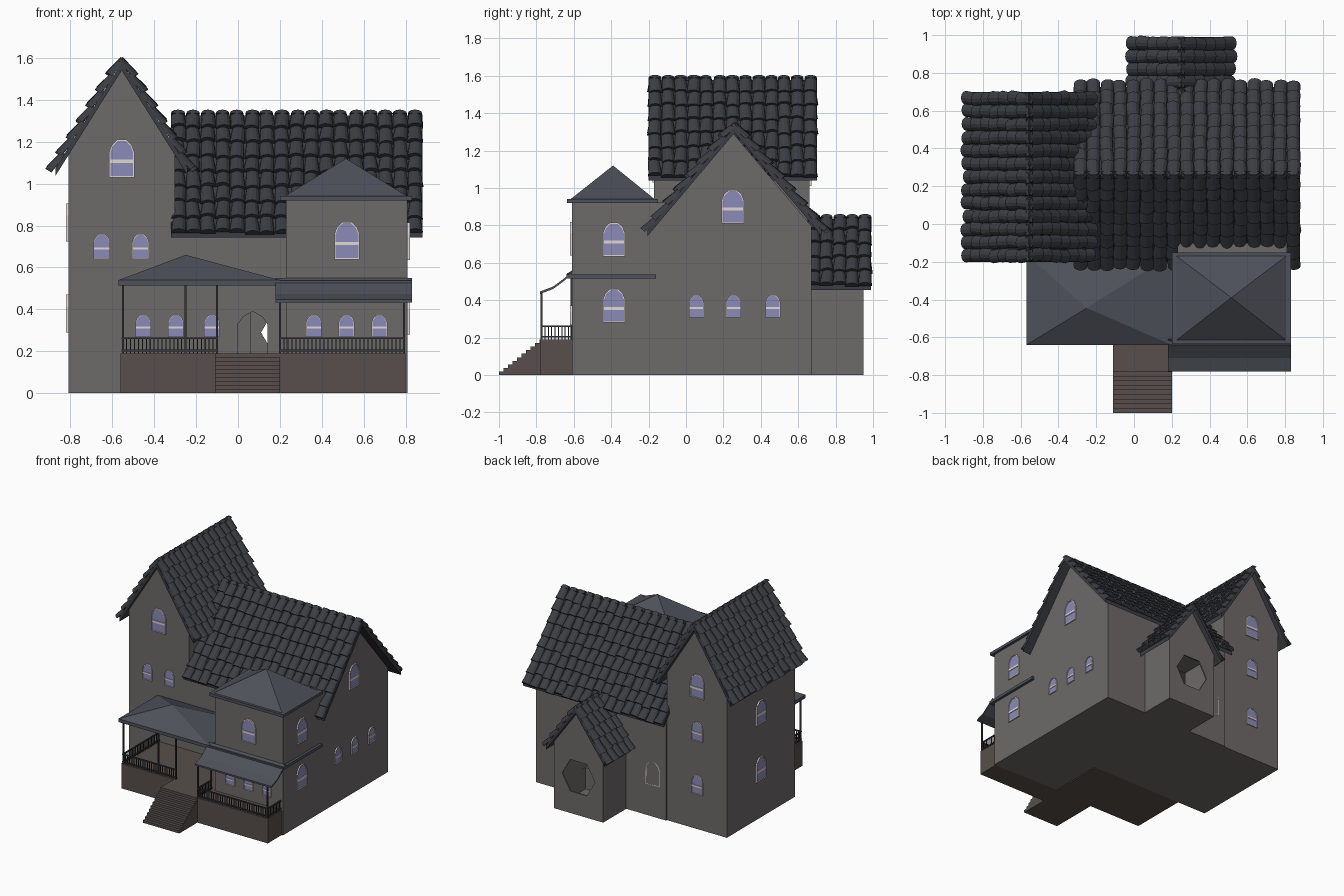
import bpy, bmesh, math, random
from mathutils import Vector

if "Cube" in bpy.data.objects:
    bpy.data.objects.remove(bpy.data.objects["Cube"])

random.seed(4)


def material(name, r, g, b):
    m = bpy.data.materials.new(name)
    m.diffuse_color = (r, g, b, 1)
    m.use_nodes = True
    m.node_tree.nodes["Principled BSDF"].inputs["Base Color"].default_value = m.diffuse_color
    return m


WALL = material("wall", .155, .145, .14)
TILE = material("tile", .045, .048, .056)
SLATE = material("slate", .075, .082, .10)
WOOD = material("wood", .095, .078, .072)
IRON = material("iron", .04, .04, .045)
GLASS = material("glass", .26, .26, .48)
TRIM = material("trim", .75, .68, .66)


def finish(name, bm, mat):
    bmesh.ops.recalc_face_normals(bm, faces=bm.faces)
    me = bpy.data.meshes.new(name)
    bm.to_mesh(me)
    bm.free()
    me.materials.append(mat)
    ob = bpy.data.objects.new(name, me)
    bpy.context.collection.objects.link(ob)
    return ob


def add_loft(bm, rings, caps=True, closed=False):
    """Skin equal-length rings of points."""
    rows = [[bm.verts.new(p) for p in r] for r in rings]
    n = len(rows[0])
    pairs = list(zip(rows, rows[1:])) + ([(rows[-1], rows[0])] if closed else [])
    for a, b in pairs:
        for i in range(n):
            bm.faces.new((a[i], a[(i + 1) % n], b[(i + 1) % n], b[i]))
    if caps:
        bm.faces.new(rows[0])
        bm.faces.new(rows[-1])


def add_box(bm, x0, x1, y0, y1, z0, z1):
    add_loft(bm, [[(x0, y0, z), (x1, y0, z), (x1, y1, z), (x0, y1, z)] for z in (z0, z1)])


def box(name, mat, *dims):
    bm = bmesh.new()
    add_box(bm, *dims)
    return finish(name, bm, mat)


def at(axis, u, a, z):
    return Vector((u, a, z)) if axis == 'y' else Vector((a, u, z))


def prism(name, mat, profile, axis, a0, a1):
    bm = bmesh.new()
    add_loft(bm, [[at(axis, u, a, z) for u, z in profile] for a in (a0, a1)])
    return finish(name, bm, mat)


def gable_wall(name, axis, c, half, apex, slope, a0, a1):
    e = apex - slope * half
    return prism(name, WALL, [(c - half, 0), (c + half, 0), (c + half, e), (c, apex), (c - half, e)], axis, a0, a1)


def tiled_roof(name, axis, c, half, apex, slope, a0, a1):
    """Chevron slab covered by overlapping barrel tiles."""
    e, t = apex - slope * half, .02 * math.hypot(1, slope)
    prism(name + "_deck", TILE, [(c - half, e), (c, apex), (c + half, e),
                                 (c + half, e + t), (c, apex + t), (c - half, e + t)], axis, a0, a1)
    bm = bmesh.new()
    cols = round((a1 - a0) / .07)
    pitch = (a1 - a0) / cols
    run = half * math.hypot(1, slope) + .03
    rows = round(run / .095)
    step = run / rows
    along = at(axis, 0, 1, 0)
    for s in (-1, 1):
        down = at(axis, s, 0, -slope).normalized()
        up = at(axis, s * slope, 0, 1).normalized()
        ridge = at(axis, c, 0, apex + t)
        for i in range(cols):
            for j in range(rows):
                mid = a0 + pitch * (i + .5) + random.uniform(-.003, .003)
                skew = random.uniform(-.005, .005)
                d0 = -.02 + j * step
                d1 = d0 + step * 1.1 + random.uniform(-.008, .012)
                rings = []
                for d, r, lift, off in ((d0, .031, -.008, -skew), (d1, .037, .004 + random.uniform(0, .005), skew)):
                    rings.append([ridge + down * d + along * (mid + off + r * math.cos(k * math.pi / 6))
                                  + up * (lift + .85 * r * math.sin(k * math.pi / 6)) for k in range(7)])
                add_loft(bm, rings)
    finish(name + "_tiles", bm, TILE)


def pyramid(name, x0, x1, y0, y1, z0, apex):
    bm = bmesh.new()
    base = [bm.verts.new(p) for p in ((x0, y0, z0), (x1, y0, z0), (x1, y1, z0), (x0, y1, z0))]
    top = bm.verts.new(apex)
    bm.faces.new(base)
    for i in range(4):
        bm.faces.new((base[i], base[(i + 1) % 4], top))
    finish(name, bm, SLATE)


# House walls
gable_wall("left_wing_walls", 'y', -.555, .255, 1.54, 1.59, -.17, .66)
main = gable_wall("main_walls", 'x', .25, .42, 1.295, 1.185, -.3, .81)
annex = gable_wall("back_annex_walls", 'y', .25, .21, .81, 1.38, .62, .95)
box("tower_walls", WALL, .23, .81, -.61, -.1, 0, .925)

# Open doorway, hall and six-sided opening in the annex
door = [(0, .19), (.14, .19), (.14, .33), (.115, .365), (.07, .39), (.025, .365), (0, .33)]
hexagon = [(.25 + .14 * math.cos(k * math.pi / 3), .29 + .14 * math.sin(k * math.pi / 3)) for k in range(6)]
cutters = [prism("door_cutter", WALL, door, 'y', -.25, -.1),
           box("hall_cutter", WALL, -.05, .44, -.15, .645, .185, .5),
           box("annex_cutter", WALL, .06, .435, .6, .94, .02, .49),
           prism("hexagon_cutter", WALL, hexagon, 'y', .9, 1.0)]
for ob in (main, annex):
    for cut in cutters:
        m = ob.modifiers.new("cut", 'BOOLEAN')
        m.object, m.operation, m.solver = cut, 'DIFFERENCE', 'EXACT'
    bpy.context.view_layer.update()
    ev = ob.evaluated_get(bpy.context.evaluated_depsgraph_get())
    mesh = bpy.data.meshes.new_from_object(ev)
    ob.modifiers.clear()
    ob.data = mesh
for cut in cutters:
    bpy.data.objects.remove(cut)

# Tiled gable roofs
tiled_roof("left_wing_roof", 'y', -.555, .315, 1.54, 1.59, -.2, .7)
tiled_roof("main_roof", 'x', .26, .465, 1.295, 1.185, -.32, .88)
tiled_roof("back_annex_roof", 'y', .25, .25, .80, 1.38, .65, .99)

# Tower roof, porch roof and the curved roof over the right porch
box("tower_eave", SLATE, .2, .83, -.635, -.15, .92, .942)
pyramid("tower_roof", .225, .805, -.615, -.17, .942, (.515, -.39, 1.12))
box("porch_eave", SLATE, -.57, .2, -.64, -.16, .515, .54)
pyramid("porch_roof", -.57, .2, -.64, -.16, .54, (-.25, -.445, .66))
box("tower_ledge", SLATE, .2, .83, -.64, -.16, .515, .537)
curve = [(-.61, .55), (-.66, .51), (-.71, .473), (-.78, .447)]
prism("right_porch_roof", SLATE, curve + [(y, z - .013) for y, z in curve[::-1]], 'x', .18, .83)

# Porch floors and steps
box("left_porch_base", WOOD, -.56, .22, -.62, -.16, 0, .19)
box("right_porch_base", WOOD, .2, .8, -.78, -.6, 0, .19)
stairs = [(-.61, 0), (-1, 0)]
for k in range(10):
    stairs += [(-1 + .024 * k, .019 * (k + 1)), (-1 + .024 * (k + 1), .019 * (k + 1))]
stairs[-1] = (-.61, .19)
prism("front_steps", WOOD, stairs, 'x', -.11, .2)

# Railings and posts
bm = bmesh.new()
for x0, y0, x1, y1 in ((-.55, -.612, -.1, -.612), (-.55, -.612, -.55, -.17), (.2, -.772, .792, -.772),
                       (.792, -.772, .792, -.61), (.2, -.772, .2, -.61)):
    n = round(math.hypot(x1 - x0, y1 - y0) / .019)
    for k in range(n + 1):
        x, y = x0 + (x1 - x0) * k / n, y0 + (y1 - y0) * k / n
        add_box(bm, x - .0025, x + .0025, y - .0025, y + .0025, .19, .26)
    for z in (.2, .258):
        add_box(bm, x0 - .005, x1 + .005, y0 - .005, y1 + .005, z, z + .008)
finish("porch_railings", bm, IRON)
bm = bmesh.new()
for x, y, z in ((-.548, -.612, .52), (-.25, -.612, .52), (-.1, -.612, .52), (.2, -.612, .52),
                (.792, -.772, .445), (.2, -.772, .445)):
    add_box(bm, x - .005, x + .005, y - .005, y + .005, .19, z)
finish("porch_posts", bm, IRON)

# Windows: (wall, wall plane, size, [(position along wall, sill height)])
SIZES = {'L': (.12, .18), 'M': (.095, .145), 'S': (.08, .12), 'P': (.075, .105)}
PLACES = [
    ('front', -.17, 'L', [(-.555, 1.03)]), ('front', -.17, 'S', [(-.65, .64), (-.465, .64)]),
    ('front', -.17, 'P', [(-.452, .268), (-.297, .268), (-.125, .268)]),
    ('front', -.61, 'L', [(.52, .638)]), ('front', -.61, 'P', [(.362, .268), (.518, .268), (.675, .268)]),
    ('right', .81, 'L', [(-.385, .635), (-.385, .28), (.25, .81)]),
    ('right', .81, 'S', [(.055, .307), (.255, .307), (.465, .307)]),
    ('left', -.81, 'L', [(.25, .725), (.25, .29)]),
    ('back', .66, 'L', [(-.56, 1.01), (-.185, .24)]), ('back', .66, 'M', [(-.56, .68), (-.56, .27)])]
frames, panes = bmesh.new(), bmesh.new()
for side, plane, size, spots in PLACES:
    w, h = SIZES[size]
    half = [(.5, 0), (.5, .68), (.4, .86), (.18, 1)]
    outline = [(x * w, z * h) for x, z in half] + [(-x * w, z * h) for x, z in half[::-1]]
    inner = [(x * .9, h / 2 + (z - h / 2) * .93) for x, z in outline]
    bar = [(-.46 * w, .38 * h), (.46 * w, .38 * h), (.46 * w, .47 * h), (-.46 * w, .47 * h)]
    axis = 'y' if side in ('front', 'back') else 'x'
    out = -1 if side in ('front', 'left') else 1
    for u, sill in spots:
        def ring(pts, depth):
            return [at(axis, u + x, plane + out * depth, sill + z) for x, z in pts]
        add_loft(frames, [ring(outline, -.004), ring(outline, .01), ring(inner, .01), ring(inner, -.004)],
                 caps=False, closed=True)
        add_loft(frames, [ring(bar, 0), ring(bar, .009)])
        add_loft(panes, [ring(inner, -.003), ring(inner, .004)])
finish("window_frames", frames, TRIM)
finish("window_panes", panes, GLASS)
